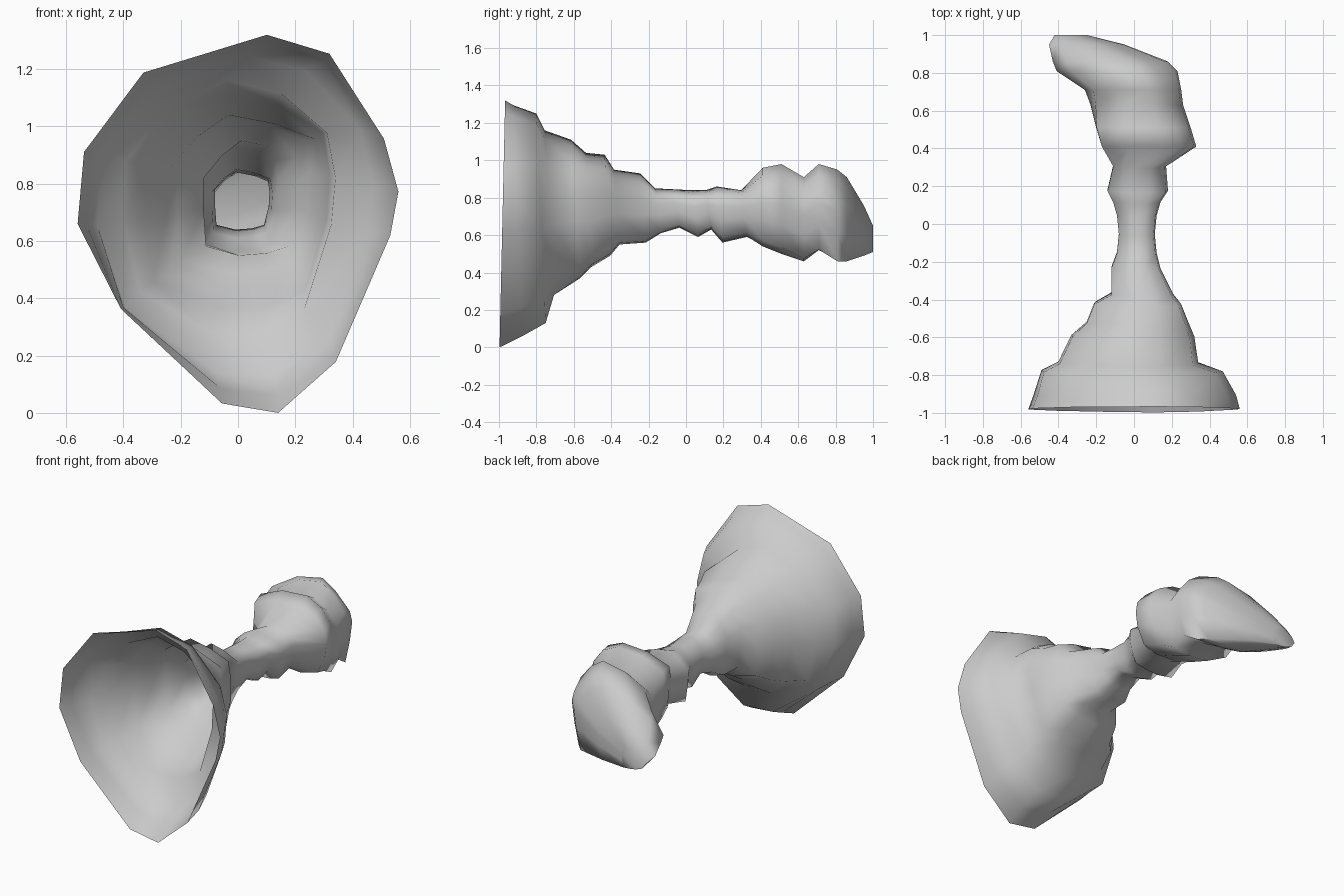
import bpy, bmesh, math

cube = bpy.data.objects.get("Cube")
if cube:
    bpy.data.objects.remove(cube, do_unlink=True)

# Single clay grey material
grey = bpy.data.materials.new("clay_grey")
grey.use_nodes = True
colour = (0.6, 0.6, 0.6, 1)
grey.diffuse_color = colour
grey.node_tree.nodes["Principled BSDF"].inputs["Base Color"].default_value = colour

# Outlines fitted to a unit box: egg-shaped mouth, boxy throat, lump and wedge-shaped tip
MOUTH = [(.18, 1), (.57, .9), (.91, .45), (1, .17), (.95, -.06), (.61, -.73),
         (.25, -1), (-.1, -.95), (-.73, -.45), (-1, 0), (-.96, .38), (-.59, .8)]
BOX = [(-.2, 1), (.4, .9), (.93, .72), (1, .3), (.97, -.2), (.8, -.84),
       (.35, -.96), (-.25, -1), (-.95, -.84), (-1, -.2), (-1, .35), (-.6, .75)]
LUMP = [(.3, 1), (.7, .8), (.95, .45), (1, .1), (.95, -.35), (.75, -.85),
        (.3, -1), (-.3, -.95), (-.95, -.55), (-1, 0), (-1, .7), (-.4, .95)]
TIP = [(.35, 1), (.65, .75), (.95, .35), (1, .1), (.95, -.4), (.85, -1),
       (.3, -.95), (-.2, -.85), (-.7, -.6), (-1, -.1), (-.75, .4), (-.2, .85)]

# Cross-sections: y, left edge, right edge, underside, top
BELL = [(-.982, -.56, .56, 0, 1.32), (-.9, -.53, .54, .06, 1.295),
        (-.775, -.49, .47, .13, 1.25), (-.73, -.4, .34, .28, 1.16),
        (-.59, -.33, .32, .37, 1.11)]
THROAT = [(-.52, -.25, .29, .43, 1.04), (-.42, -.21, .25, .49, 1.03),
          (-.37, -.12, .21, .55, .95), (-.23, -.12, .14, .56, .93),
          (-.15, -.09, .12, .61, .85), (-.05, -.08, .11, .64, .845),
          (.05, -.09, .12, .59, .84), (.12, -.11, .14, .63, .84),
          (.18, -.14, .18, .56, .86), (.31, -.11, .17, .59, .84)]
TAIL = [(.41, -.17, .33, .54, .96), (.51, -.2, .3, .5, .98),
        (.63, -.23, .26, .46, .91), (.71, -.26, .25, .52, .98),
        (.81, -.41, .23, .46, .95), (.86, -.43, .18, .46, .91),
        (.95, -.45, -.05, .49, .76), (1, -.42, -.25, .51, .65)]


def add_ring(bm, section, first, second, mix, lean):
    """Fit a blend of two outlines to a section; lean tilts it along y."""
    y, left, right, low, high = section
    points = [(a + (c - a) * mix, b + (d - b) * mix)
              for (a, b), (c, d) in zip(first, second)]
    u_min, u_max = min(p[0] for p in points), max(p[0] for p in points)
    v_min, v_max = min(p[1] for p in points), max(p[1] for p in points)
    ring = []
    for u, v in points:
        x = left + (right - left) * (u - u_min) / (u_max - u_min)
        z = low + (high - low) * (v - v_min) / (v_max - v_min)
        ring.append(bm.verts.new((x, y + lean * v, z)))
    return ring


# Horn: flared open bell, narrow throat and a lumpy closed tail as one skin
bm = bmesh.new()
rings = []
for i, section in enumerate(BELL):
    lean = .015 if i == 0 else -.025
    rings.append(add_ring(bm, section, MOUTH, BOX, (i / len(BELL)) ** 1.3, lean))
for section in THROAT:
    rings.append(add_ring(bm, section, BOX, BOX, 0, -.015))
for section in TAIL:
    mix = min(1, max(0, (section[0] - .5) / .3))
    rings.append(add_ring(bm, section, LUMP, TIP, mix, 0))
for front, back in zip(rings, rings[1:]):
    for i in range(len(front)):
        j = (i + 1) % len(front)
        bm.faces.new((front[i], front[j], back[j], back[i]))
bm.faces.new(rings[-1])
bmesh.ops.recalc_face_normals(bm, faces=bm.faces)

mesh = bpy.data.meshes.new("horn_body")
bm.to_mesh(mesh)
bm.free()
mesh.materials.append(grey)
horn = bpy.data.objects.new("horn_body", mesh)
bpy.context.collection.objects.link(horn)
bpy.ops.object.select_all(action="DESELECT")
horn.select_set(True)
bpy.context.view_layer.objects.active = horn
bpy.ops.object.shade_smooth_by_angle(angle=math.radians(80))
